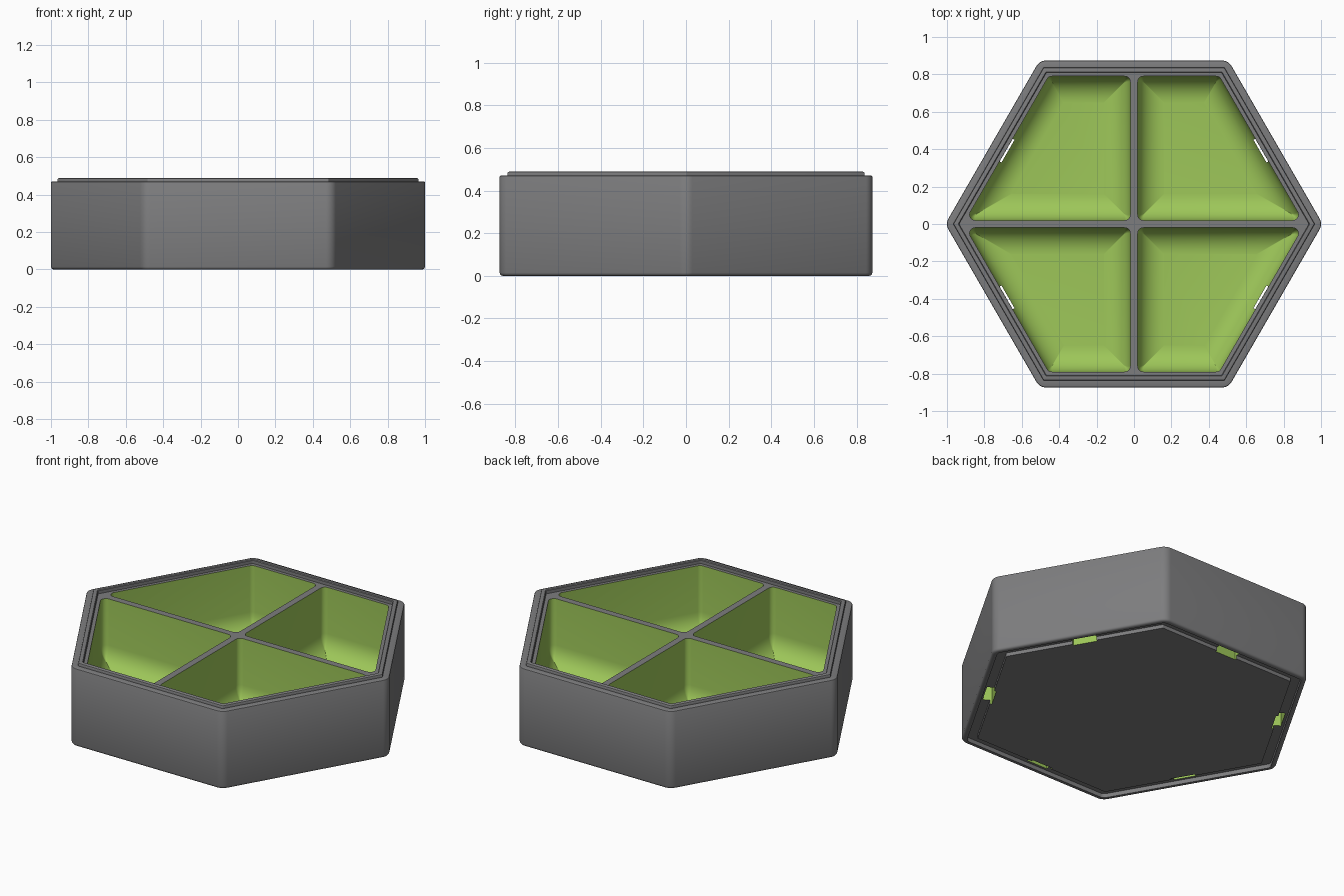
import bpy, bmesh, math
from mathutils import Vector, Matrix

cube = bpy.data.objects.get("Cube")
if cube:
    bpy.data.objects.remove(cube, do_unlink=True)

C30 = math.cos(math.radians(30))
INNER = 0.79        # apothem of the compartment walls
HALF_WALL = 0.02    # half thickness of the dividers
FILLET = 0.14       # radius of the bowl bottoms
FLOOR = 0.045


def material(name, color):
    m = bpy.data.materials.new(name)
    m.use_nodes = True
    m.diffuse_color = color
    m.node_tree.nodes["Principled BSDF"].inputs["Base Color"].default_value = color
    return m


grey = material("grey plastic", (0.205, 0.205, 0.21, 1))
green = material("leaf green", (0.34, 0.57, 0.10, 1))


def rounded(points, radius, steps=7):
    """Round the corners of a convex counter-clockwise polygon."""
    pts = [Vector(p) for p in points]
    out = []
    for i, p in enumerate(pts):
        e1 = (p - pts[i - 1]).normalized()
        e2 = (pts[(i + 1) % len(pts)] - p).normalized()
        n1, n2 = Vector((e1.y, -e1.x)), Vector((e2.y, -e2.x))
        centre = p - (n1 + n2) * radius / (1 + n1.dot(n2))
        start, turn = math.atan2(n1.y, n1.x), n1.angle(n2)
        for k in range(steps + 1):
            a = start + turn * k / steps
            out.append(centre + radius * Vector((math.cos(a), math.sin(a))))
    return out


def hexagon(apothem, radius):
    r = apothem / C30
    return rounded([(r * math.cos(k * math.pi / 3), r * math.sin(k * math.pi / 3))
                    for k in range(6)], radius)


def loft(bm, rings, mat=0):
    """Skin a stack of (outline, z) rings and cap both ends."""
    loops = [[bm.verts.new((p.x, p.y, z)) for p in ring] for ring, z in rings]
    n = len(loops[0])
    faces = [bm.faces.new(loops[0]), bm.faces.new(loops[-1])]
    for lo, hi in zip(loops, loops[1:]):
        for i in range(n):
            j = (i + 1) % n
            faces.append(bm.faces.new((lo[i], lo[j], hi[j], hi[i])))
    for f in faces:
        f.material_index = mat


def make_object(name, bm):
    bmesh.ops.recalc_face_normals(bm, faces=bm.faces)
    mesh = bpy.data.meshes.new(name)
    bm.to_mesh(mesh)
    bm.free()
    mesh.materials.append(grey)
    mesh.materials.append(green)
    ob = bpy.data.objects.new(name, mesh)
    bpy.context.collection.objects.link(ob)
    return ob


# Tray body: underside with stacking groove, outer wall, raised lip, deck
profile = [(0.79, 0.003), (0.79, 0.025), (0.845, 0.025), (0.845, 0), (0.86, 0),
           (0.868, 0.003), (0.872, 0.008), (0.874, 0.015), (0.874, 0.464),
           (0.872, 0.468), (0.868, 0.47), (0.837, 0.47), (0.837, 0.482),
           (0.835, 0.486), (0.831, 0.488), (0.814, 0.488), (0.81, 0.484),
           (0.81, 0.465)]
bm = bmesh.new()
loft(bm, [(hexagon(a, 0.06 - (0.874 - a) if a > 0.84 else 0.008), z)
          for a, z in profile])
tray = make_object("hexagonal_tray", bm)


# Four compartments with generously filleted bottoms
def compartment(inset):
    lo, hi, a = HALF_WALL + inset, INNER - inset, INNER - inset
    slant = lambda y: (a - y / 2) / C30
    return rounded([(lo, lo), (slant(lo), lo), (slant(hi), hi), (lo, hi)],
                   max(0.03 - inset, 0.002))


steps = 9
bowl = []
for k in range(steps + 1):
    t = math.pi / 2 * k / steps
    bowl.append((compartment(FILLET * (1 - math.sin(t))),
                 FLOOR + FILLET * (1 - math.cos(t))))
bowl.append((compartment(0), 0.6))
bm = bmesh.new()
for sx in (1, -1):
    for sy in (1, -1):
        loft(bm, [([Vector((p.x * sx, p.y * sy)) for p in ring], z)
                  for ring, z in bowl], 1)
bowls = make_object("compartment_cutter", bm)

# Clip slots in the underside, one in the middle of each side
bm = bmesh.new()
for k in range(6):
    angle = math.radians(30 + 60 * k)
    top = 0.10 if k % 3 == 1 else 0.175
    size = Matrix.Diagonal((0.052, 0.14, top + 0.02, 1))
    place = Matrix.Rotation(angle, 4, 'Z') @ Matrix.Translation((0.804, 0, top / 2 - 0.01))
    bmesh.ops.create_cube(bm, size=1, matrix=place @ size)
for f in bm.faces:
    f.material_index = 1
slots = make_object("slot_cutter", bm)

# Cut the compartments and slots, keeping the cutters' colour
for cutter in (bowls, slots):
    cutter.hide_render = True
    mod = tray.modifiers.new(cutter.name, 'BOOLEAN')
    mod.operation = 'DIFFERENCE'
    mod.solver = 'EXACT'
    mod.object = cutter
bpy.context.view_layer.update()
graph = bpy.context.evaluated_depsgraph_get()
result = bpy.data.meshes.new_from_object(tray.evaluated_get(graph))
tray.modifiers.clear()
tray.data = result
for cutter in (bowls, slots):
    bpy.data.objects.remove(cutter, do_unlink=True)

# Smooth the rounded areas
for ob in bpy.context.selected_objects:
    ob.select_set(False)
tray.select_set(True)
bpy.context.view_layer.objects.active = tray
bpy.ops.object.shade_smooth_by_angle(angle=math.radians(32))
